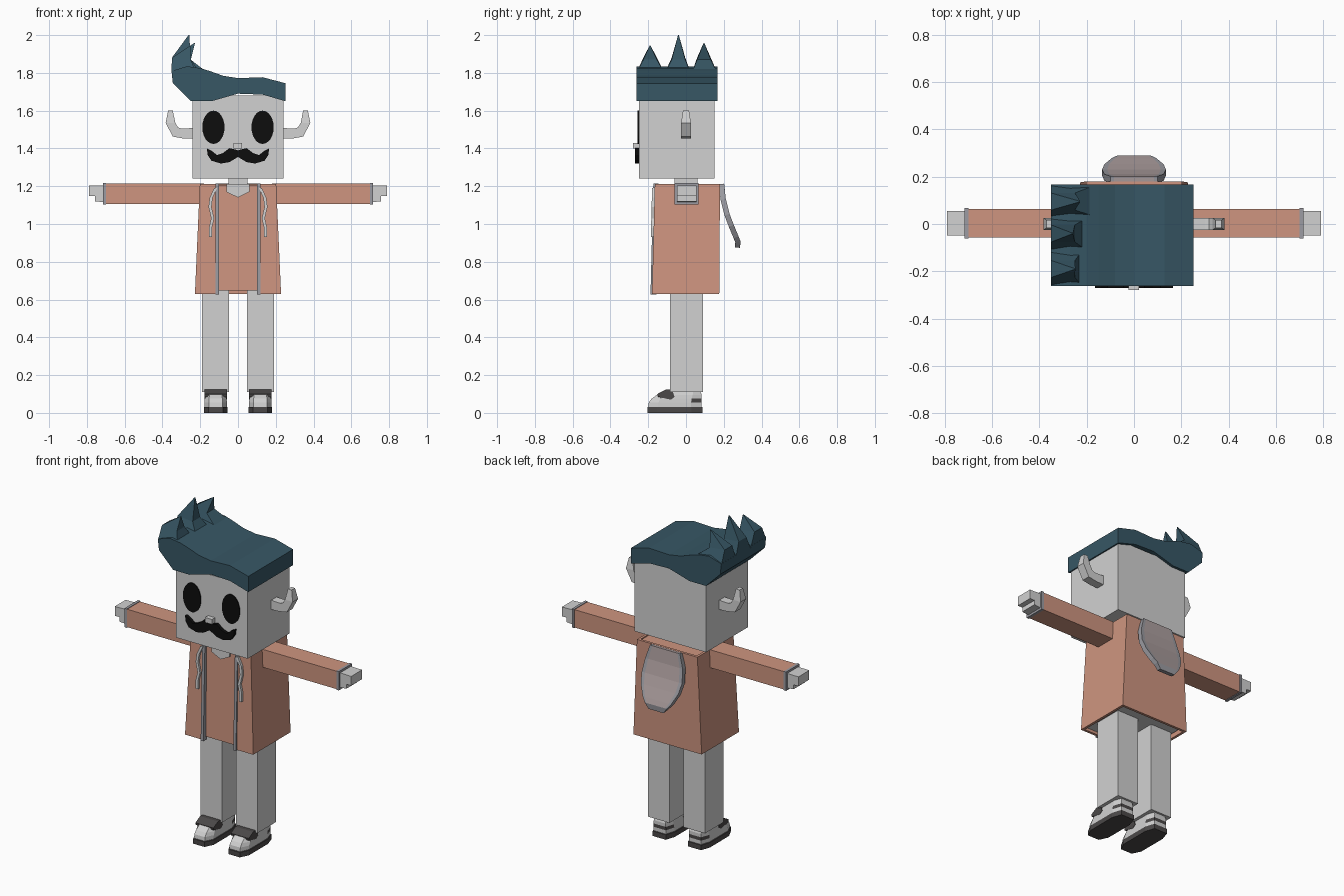
import bpy, bmesh, math
from mathutils import Vector

cube = bpy.data.objects.get("Cube")
if cube:
    bpy.data.objects.remove(cube, do_unlink=True)


def material(name, r, g, b):
    m = bpy.data.materials.new(name)
    m.use_nodes = True
    m.diffuse_color = (r, g, b, 1)
    m.node_tree.nodes["Principled BSDF"].inputs["Base Color"].default_value = (r, g, b, 1)
    return m


SKIN = material("pale grey", 0.64, 0.64, 0.64)
COAT = material("salmon cloth", 0.62, 0.30, 0.215)
HAIR = material("teal hair", 0.038, 0.095, 0.13)
TRIM = material("grey trim", 0.33, 0.33, 0.36)
LINING = material("pinkish lining", 0.42, 0.35, 0.35)
BLACK = material("black", 0.004, 0.004, 0.004)
SOLE = material("charcoal", 0.07, 0.065, 0.065)


def finish(name, bm, mats, rule=None):
    bmesh.ops.recalc_face_normals(bm, faces=bm.faces)
    if rule:
        for f in bm.faces:
            f.material_index = rule(f.calc_center_median(), f.normal)
    me = bpy.data.meshes.new(name)
    bm.to_mesh(me)
    bm.free()
    for m in mats:
        me.materials.append(m)
    ob = bpy.data.objects.new(name, me)
    bpy.context.collection.objects.link(ob)
    return ob


def add_loft(bm, rings):
    """Skin a list of equal-length rings and cap both ends."""
    rows = [[bm.verts.new(p) for p in ring] for ring in rings]
    n = len(rows[0])
    for a, b in zip(rows, rows[1:]):
        for i in range(n):
            j = (i + 1) % n
            bm.faces.new((a[i], a[j], b[j], b[i]))
    bm.faces.new(rows[0])
    bm.faces.new(rows[-1])


def loft(name, rings, *mats, rule=None):
    bm = bmesh.new()
    add_loft(bm, rings)
    return finish(name, bm, mats, rule)


def slab(name, pts, y0, y1, mat):
    """Outline in x, z pushed along y."""
    return loft(name, [[(x, y, z) for x, z in pts] for y in (y0, y1)], mat)


def rect(x0, x1, y0, y1, z):
    return [(x0, y0, z), (x1, y0, z), (x1, y1, z), (x0, y1, z)]


def box(name, x0, x1, y0, y1, z0, z1, mat):
    return loft(name, [rect(x0, x1, y0, y1, z0), rect(x0, x1, y0, y1, z1)], mat)


# Head, neck and nose
box("head", -0.24, 0.24, -0.25, 0.15, 1.24, 1.68, SKIN)
box("neck", -0.05, 0.05, -0.06, 0.06, 1.18, 1.26, SKIN)
box("nose", -0.024, 0.022, -0.28, -0.25, 1.40, 1.43, SKIN)
slab("neckline", [(-0.062, 1.212), (-0.062, 1.17), (0, 1.14), (0.06, 1.17), (0.06, 1.212)],
     -0.166, -0.158, SKIN)

# Moustache, half outline mirrored
half = [(0, 1.355), (0.045, 1.328), (0.09, 1.32), (0.14, 1.335), (0.16, 1.365), (0.165, 1.40),
        (0.14, 1.388), (0.112, 1.365), (0.08, 1.375), (0.045, 1.402), (0, 1.39)]
slab("moustache", half + [(-x, z) for x, z in half[-2:0:-1]], -0.27, -0.248, BLACK)

# Hair swoop
swoop = [(0.252, 1.65), (0.13, 1.685), (0, 1.69), (-0.14, 1.65), (-0.25, 1.65), (-0.345, 1.745),
         (-0.352, 1.81), (-0.27, 1.835), (-0.20, 1.825), (-0.15, 1.81), (-0.08, 1.785),
         (0, 1.772), (0.13, 1.777), (0.252, 1.745)]
slab("hair", swoop, -0.262, 0.166, HAIR)

# Hair spikes: broad base, narrow waist, sharp tip
spikes = [(-0.262, -0.115, -0.19, -0.25, 1.945, -0.22),
          (-0.112, 0.025, -0.04, -0.26, 2.0, -0.20),
          (0.03, 0.166, 0.095, -0.23, 1.958, -0.16)]
for i, (y0, y1, yt, xt, zt, xr) in enumerate(spikes):
    base = [(-0.352, y0, 1.80), (xr, y0, 1.80), (xr, y1, 1.80), (-0.352, y1, 1.80)]
    waist = rect(-0.35, -0.25, yt - 0.036, yt + 0.036, 1.88)
    waist = [(x, y, z - 0.01 * (x > -0.3)) for x, y, z in waist]
    loft("hair_spike_%d" % (i + 1), [base, waist, rect(xt - 0.002, xt + 0.002, yt - 0.002, yt + 0.002, zt)], HAIR)

# Shirt under the open coat
loft("shirt", [rect(-0.20, 0.20, -0.165, 0.16, 0.647), rect(-0.185, 0.185, -0.155, 0.165, 1.207)],
     COAT, SKIN, rule=lambda c, n: int(n.z < -0.9))


# Open-fronted hollow coat
def coat_ring(w, f, b, z, t=0.015, gap=0.11):
    right = [(gap, f), (w, f), (w, b)]
    inner = [(w - t, b - t), (w - t, f + t), (gap, f + t)]
    outline = right + [(-x, y) for x, y in right[::-1]]
    outline += [(-x, y) for x, y in inner[::-1]] + inner
    return [(x, y, z) for x, y in outline]


loft("coat", [coat_ring(0.228, -0.18, 0.176, 0.63), coat_ring(0.202, -0.165, 0.18, 1.212)], COAT)

# Hood hanging at the back: (height, depth, half width)
rows = [(1.212, 0.188, 0.10), (1.13, 0.197, 0.125), (1.05, 0.217, 0.135), (0.99, 0.24, 0.125),
        (0.93, 0.265, 0.095), (0.905, 0.275, 0.075), (0.875, 0.272, 0.05)]
bm = bmesh.new()
grid = [[bm.verts.new((x, y, z)) for x in (-w, -w * 0.84, w * 0.84, w)] for z, y, w in rows]
for r, (a, b) in enumerate(zip(grid, grid[1:])):
    for c in range(3):
        f = bm.faces.new((a[c], a[c + 1], b[c + 1], b[c]))
        f.material_index = int(c == 1 and r < len(rows) - 2)
hood = finish("hood", bm, [TRIM, LINING])
mod = hood.modifiers.new("thickness", 'SOLIDIFY')
mod.thickness = 0.028
mod.offset = 0

# Shoe outline: blunt heel, narrowed toe
SHOE = [(-0.6, 0), (0.6, 0), (1, 0.18), (1, 0.8), (0.7, 1), (-0.7, 1), (-1, 0.8), (-1, 0.18)]
LEVELS = [(0, 0.063, -0.205, 0.087), (0.03, 0.063, -0.205, 0.087), (0.032, 0.059, -0.2, 0.083),
          (0.055, 0.059, -0.197, 0.083), (0.075, 0.058, -0.182, 0.083),
          (0.095, 0.056, -0.155, 0.083), (0.118, 0.05, -0.11, 0.075)]


def shoe_colour(c, n):
    dark = c.z < 0.033 or (0.055 < c.z < 0.075 and c.y > 0) or c.z > 0.117
    return int(dark)


for side, s in (("left", 1), ("right", -1)):
    def span(name, a, b, *rest):
        return box(side + name, *sorted((s * a, s * b)), *rest)

    # Eye plate
    ring = [(s * 0.13 + 0.059 * math.cos(k * math.tau / 24), 1.512 + 0.088 * math.sin(k * math.tau / 24))
            for k in range(24)]
    slab(side + "_eye", ring, -0.256, -0.249, BLACK)

    # Upturned ear, tapering towards the tip
    path = [(0.235, 1.452, 0.235, 1.508), (0.29, 1.453, 0.30, 1.505), (0.345, 1.463, 0.318, 1.512),
            (0.383, 1.535, 0.332, 1.535), (0.370, 1.60, 0.345, 1.60)]
    rings = []
    for i, (xa, za, xb, zb) in enumerate(path):
        d = 0.016 if i == len(path) - 1 else 0.026
        rings.append([(s * xa, -d, za), (s * xa, d, za), (s * xb, d, zb), (s * xb, -d, zb)])
    loft(side + "_ear", rings, SKIN)

    # Sleeve, cuff and stepped hand
    span("_sleeve", 0.18, 0.705, -0.058, 0.064, 1.106, 1.214, COAT)
    span("_cuff", 0.70, 0.716, -0.061, 0.067, 1.103, 1.217, TRIM)
    hand = [(0.70, 1.205), (0.79, 1.203), (0.79, 1.147), (0.758, 1.147), (0.758, 1.12), (0.70, 1.115)]
    slab(side + "_hand", [(s * x, z) for x, z in hand], -0.048, 0.056, SKIN)

    # Coat edge trim
    loft(side + "_coat_trim", [rect(s * 0.10, s * 0.118, -0.188, -0.155, 0.626),
                               rect(s * 0.10, s * 0.118, -0.173, -0.145, 1.214)], TRIM)

    # Wavy drawstring
    cord = [(0.118, 1.19), (0.142, 1.14), (0.148, 1.09), (0.134, 1.03), (0.146, 0.98), (0.145, 0.93)]
    loft(side + "_drawstring",
         [[(s * x + dx, -0.165 - (1.21 - z) * 0.026 + dy, z)
           for dx, dy in ((-0.008, 0.003), (0.008, 0.003), (0.008, -0.014), (-0.008, -0.014))]
          for x, z in cord], SKIN)

    # Leg and shoe
    span("_leg", 0.047, 0.19, -0.085, 0.09, 0.11, 0.66, SKIN)
    cx = s * 0.118
    loft(side + "_shoe", [[(cx + w * u, a + (b - a) * v, z) for u, v in SHOE] for z, w, a, b in LEVELS],
         SKIN, SOLE, rule=shoe_colour)
    strap = [(-0.148, 0.085), (-0.152, 0.1), (-0.108, 0.123), (-0.075, 0.123), (-0.06, 0.085), (-0.08, 0.07)]
    loft(side + "_shoe_strap", [[(cx + w, y, z) for y, z in strap] for w in (-0.06, 0.06)], SOLE)
